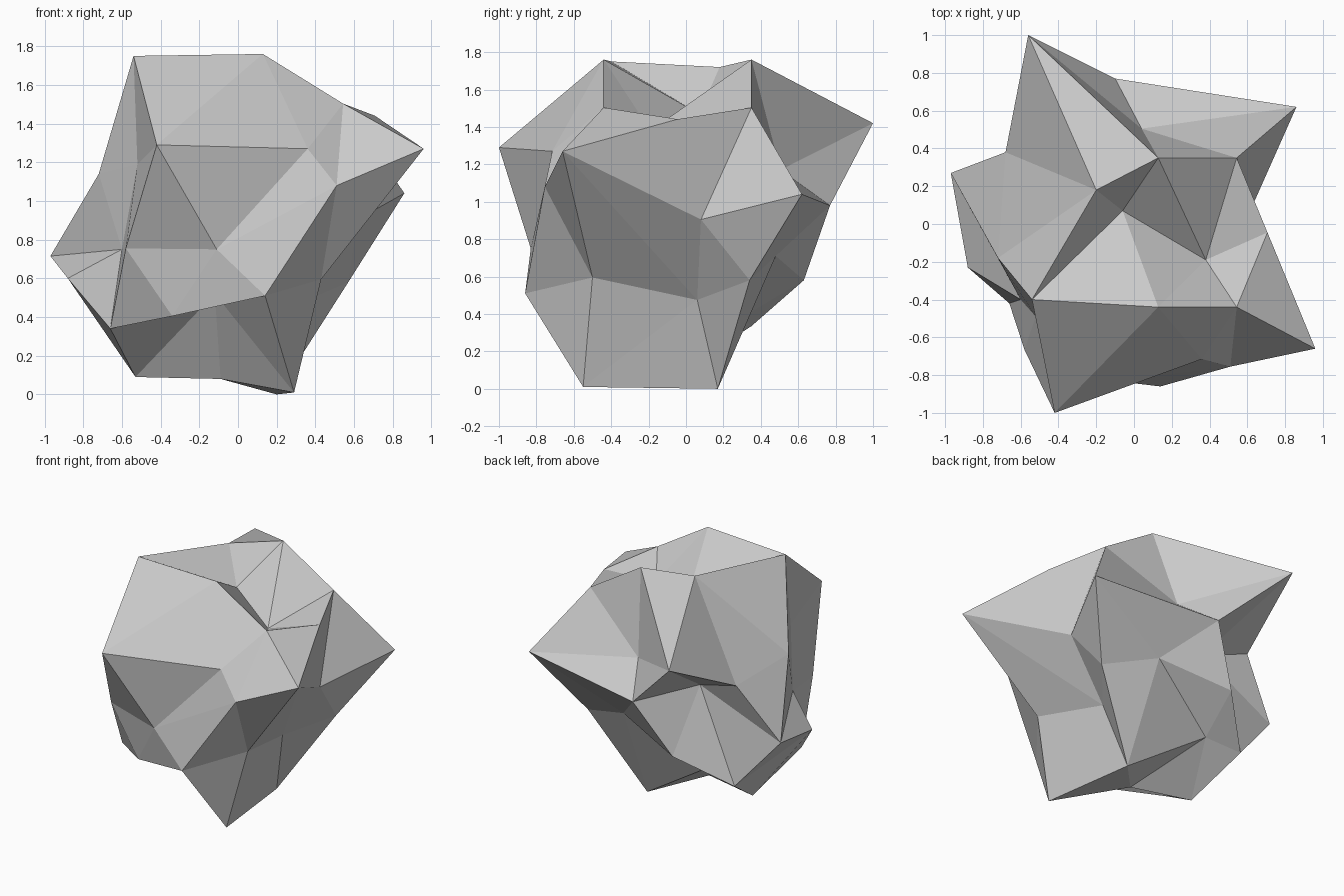
import bpy, bmesh
from math import cos, sin, radians
from mathutils import Vector

if "Cube" in bpy.data.objects:
    bpy.data.objects.remove(bpy.data.objects["Cube"])

# Rock: an 80-face icosphere whose points are pulled about ring by ring
CENTRE = Vector((0, -0.045, 1.088))
RADIUS = 0.79

bm = bmesh.new()
bmesh.ops.create_icosphere(bm, subdivisions=2, radius=1.0)
bm.verts.ensure_lookup_table()
start = {v: v.co.copy() for v in bm.verts}
for v in bm.verts:
    v.co = CENTRE + RADIUS * start[v]


def pull_ring(radius, height, first_angle, targets):
    """Move the points of one ring, counted anticlockwise; None stays put."""
    for i, target in enumerate(targets):
        if target is None:
            continue
        a = radians(first_angle + i * 360 / len(targets))
        d = Vector((radius * cos(a), radius * sin(a), height))
        min(start, key=lambda v: (start[v] - d).length).co = target


# Crown
pull_ring(0, 1, 0, [(-.06, .07, 1.47)])
pull_ring(.526, .851, 0, [(.38, -.19, 1.38), None, (-.20, .18, 1.72),
                          (-.54, -.40, 1.75), None])
# Shoulder
pull_ring(.894, .447, 0, [None, (.04, .505, 1.17), (-.68, .38, 1.105),
                          (-.52, -.49, 1.19), (.36, -.715, 1.27)])
pull_ring(.851, .526, 36, [None, (-.56, 1.0, 1.42), (-.72, -.18, 1.14),
                           (-.42, -1.0, 1.29), None])
# Waist
pull_ring(1, 0, 18, [(.62, .08, .905), (.86, .62, 1.04), (-.10, .77, .98),
                     (-.34, .32, 1.0), (-.97, .27, .715), (-.60, -.40, .75),
                     (-.58, -.665, .755), (-.11, -.83, .75),
                     (.51, -.755, 1.08), (.96, -.66, 1.27)])
# Underside
pull_ring(.894, -.447, 36, [(.57, .34, .58), (-.33, .63, .58), (-.88, -.23, .60),
                            (-.34, -.69, .405), (.43, -.50, .595)])
pull_ring(.851, -.526, 0, [(.325, .06, .475), (.18, .48, .71), (-.645, .35, .335),
                           (-.66, -.42, .34), (.14, -.86, .51)])
# Foot
pull_ring(.526, -.851, 36, [(.20, .17, 0), (-.38, .30, .38), (-.53, -.03, .09),
                            (-.12, -.42, .52), (.29, -.55, .01)])
pull_ring(0, -1, 0, [(-.09, -.145, .08)])

bmesh.ops.recalc_face_normals(bm, faces=bm.faces)
mesh = bpy.data.meshes.new("rock")
bm.to_mesh(mesh)
bm.free()
rock = bpy.data.objects.new("rock", mesh)
bpy.context.collection.objects.link(rock)
